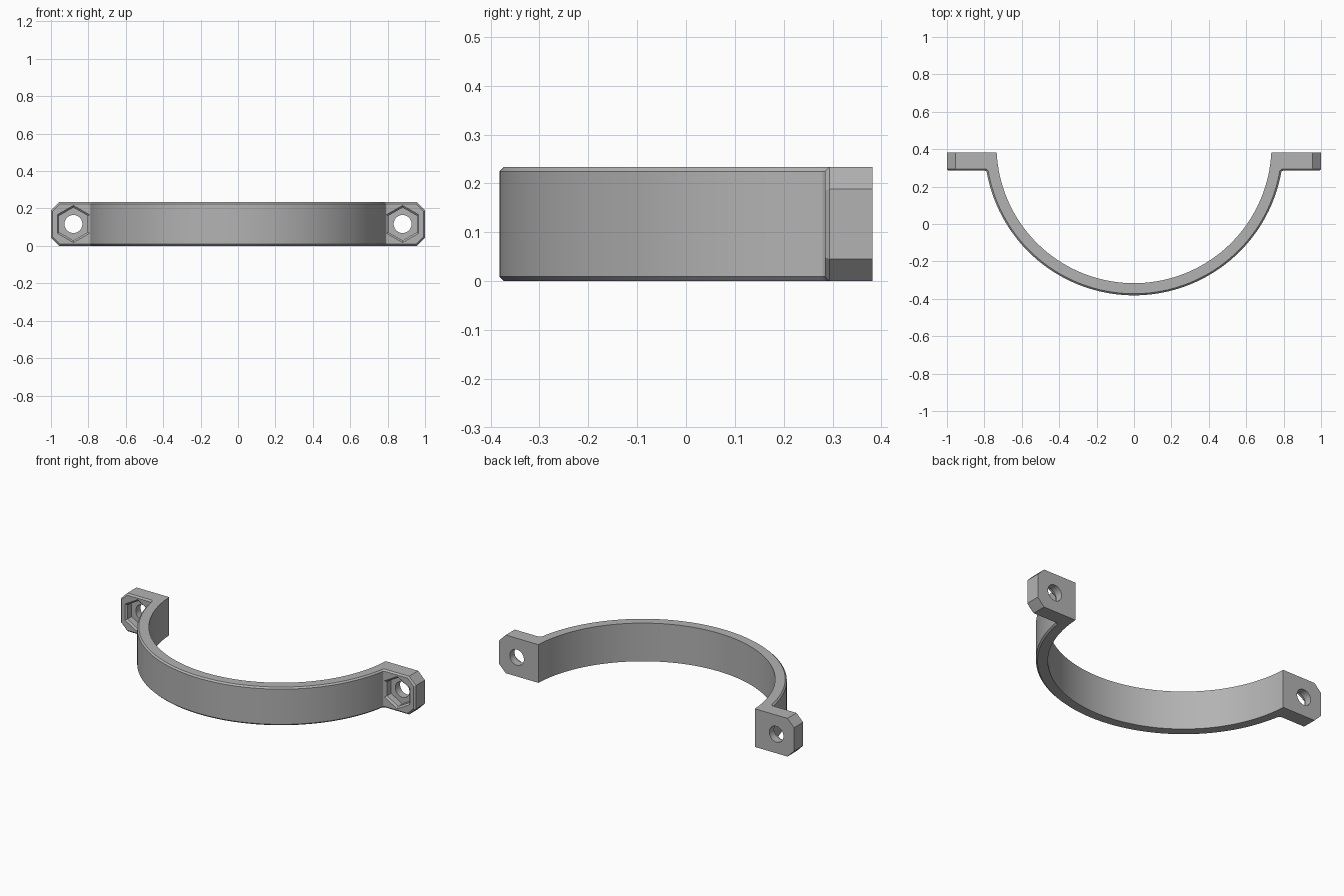
import bpy, bmesh, math
from mathutils import Matrix, Vector

if "Cube" in bpy.data.objects:
    bpy.data.objects.remove(bpy.data.objects["Cube"])

HEIGHT, BACK, FRONT = 0.234, 0.3815, 0.285   # strap width, flange back and front planes
CY, R_OUT, R_IN = 0.4185, 0.80, 0.735        # ring centre and radii
FILLET, CHAMFER, CORNER = 0.01, 0.009, 0.045
BOLT_X = 0.88

grey = bpy.data.materials.new("grey plastic")
grey.use_nodes = True
colour = (0.45, 0.45, 0.45, 1)
grey.diffuse_color = colour
grey.node_tree.nodes["Principled BSDF"].inputs["Base Color"].default_value = colour


def make_object(name, bm):
    mesh = bpy.data.meshes.new(name)
    bm.to_mesh(mesh)
    bm.free()
    mesh.materials.append(grey)
    obj = bpy.data.objects.new(name, mesh)
    bpy.context.collection.objects.link(obj)
    return obj


def arc(radius, y_end, steps):
    """Points of a ring arc from the right end, round the front, to the left end."""
    a = math.asin((y_end - CY) / radius)
    start, stop = math.pi - a, 2 * math.pi + a
    return [(radius * math.cos(t), CY + radius * math.sin(t))
            for t in (start + (stop - start) * i / steps for i in range(steps + 1))]


# Clamp outline: outer arc, filleted flange, inner arc
outer = arc(R_OUT, FRONT - FILLET, 72)
corner_x = outer[-1][0] + FILLET
fillet = [(corner_x - FILLET * math.cos(t), FRONT - FILLET + FILLET * math.sin(t))
          for t in (math.pi / 2 * i / 4 for i in range(1, 5))]
left_side = fillet + [(1, FRONT), (1, BACK)]
right_side = [(-x, y) for x, y in reversed(left_side)]
outline = outer + left_side + arc(R_IN, BACK, 72)[::-1] + right_side

bm = bmesh.new()
face = bm.faces.new([bm.verts.new((x, y, 0)) for x, y in outline])
up = bmesh.ops.extrude_face_region(bm, geom=[face])["geom"]
bmesh.ops.translate(bm, vec=(0, 0, HEIGHT),
                    verts=[v for v in up if isinstance(v, bmesh.types.BMVert)])
bmesh.ops.recalc_face_normals(bm, faces=bm.faces)

# Cut off the outer corners of both flanges
ends = [e for e in bm.edges
        if all(abs(v.co.x) > 0.999 for v in e.verts)
        and abs(e.verts[0].co.y - e.verts[1].co.y) > 0.05]
bmesh.ops.bevel(bm, geom=ends, offset=CORNER, segments=1, affect='EDGES')
bm.normal_update()


# Chamfer the rim of the front-facing surface
def is_front(f):
    c = f.calc_center_median()
    outside = Vector((c.x, c.y - CY)).length > (R_OUT + R_IN) / 2
    return outside and abs(f.normal.z) < 0.1 and f.normal.y < 0.5 and abs(c.x) < 0.97


rim = [e for e in bm.edges if sum(is_front(f) for f in e.link_faces) == 1]
bmesh.ops.bevel(bm, geom=rim, offset=CHAMFER, segments=1, affect='EDGES')
clamp = make_object("half_clamp", bm)


# Bolt holes with chamfered hexagonal nut pockets
def cut(side, sides, r_back, r_front, y_front, y_back):
    bm = bmesh.new()
    place = (Matrix.Translation((side * BOLT_X, (y_front + y_back) / 2, HEIGHT / 2))
             @ Matrix.Rotation(math.pi / 2, 4, 'X'))
    bmesh.ops.create_cone(bm, cap_ends=True, segments=sides, radius1=r_back,
                          radius2=r_front, depth=y_back - y_front, matrix=place)
    cutter = make_object("pocket_cutter", bm)
    cutter.hide_render = True
    mod = clamp.modifiers.new("pocket", 'BOOLEAN')
    mod.operation, mod.solver, mod.object = 'DIFFERENCE', 'EXACT', cutter
    bpy.ops.object.modifier_apply(modifier=mod.name)
    bpy.data.objects.remove(cutter)


bpy.context.view_layer.objects.active = clamp
clamp.select_set(True)
for side in (-1, 1):
    cut(side, 6, 0.088, 0.104, FRONT - 0.004, FRONT + 0.01)
    cut(side, 6, 0.088, 0.088, FRONT - 0.002, FRONT + 0.05)
    cut(side, 40, 0.048, 0.048, FRONT, BACK + 0.05)

bpy.ops.object.shade_smooth_by_angle(angle=math.radians(20))
